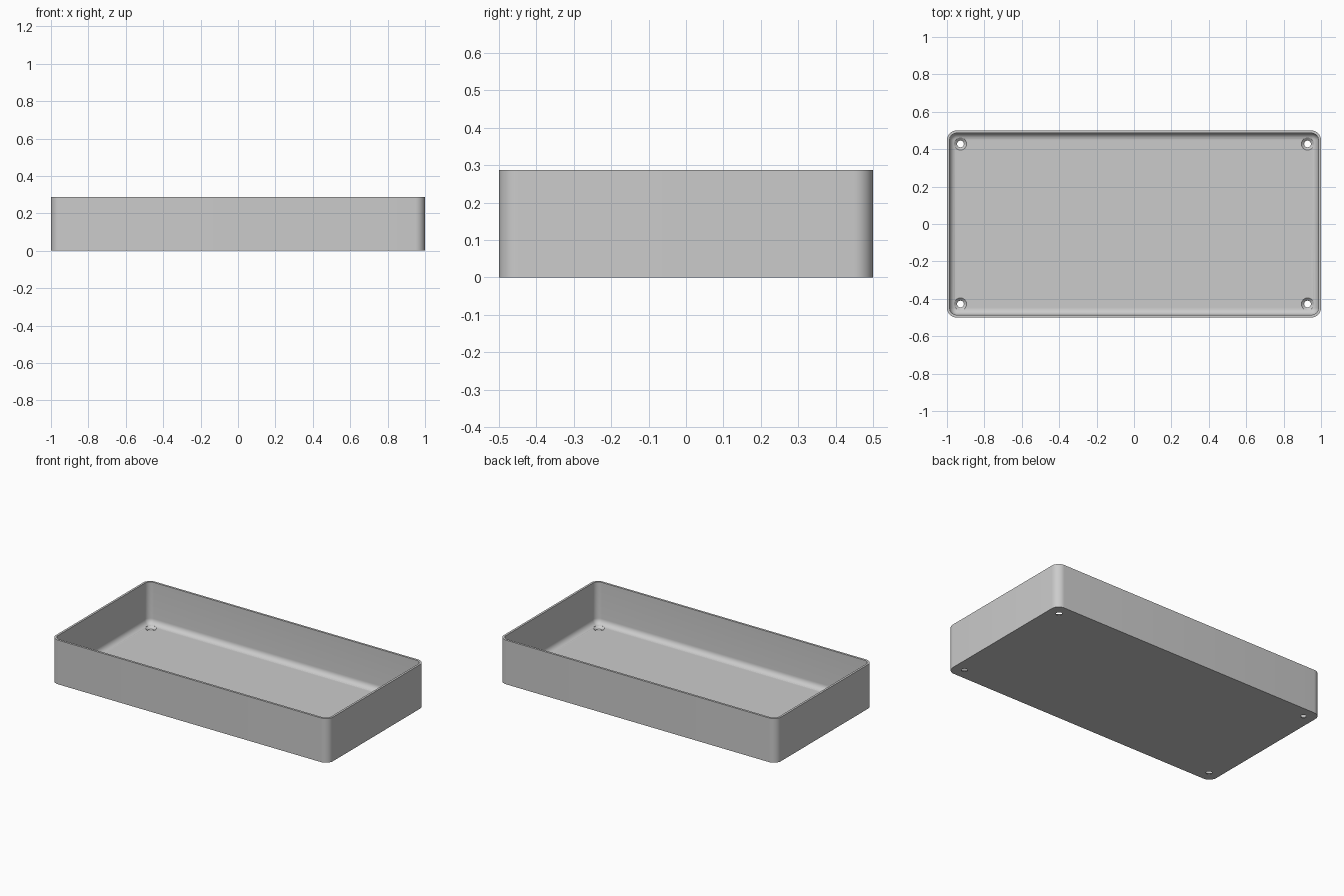
import bpy, bmesh, math

cube = bpy.data.objects.get("Cube")
if cube:
    bpy.data.objects.remove(cube, do_unlink=True)

WIDTH, DEPTH, HEIGHT = 2.0, 1.0, 0.288
CORNER, WALL, FLOOR, FILLET = 0.052, 0.014, 0.016, 0.036
HOLE_X, HOLE_Y = 0.928, 0.428

grey = bpy.data.materials.new("light grey")
grey.use_nodes = True
grey.diffuse_color = (0.6, 0.6, 0.6, 1)
grey.node_tree.nodes["Principled BSDF"].inputs["Base Color"].default_value = (0.6, 0.6, 0.6, 1)


def rounded_loop(bm, inset, z, steps=10):
    """Rounded rectangle of vertices, inset from the outer outline."""
    r = max(CORNER - inset, 0.002)
    cx, cy = WIDTH / 2 - inset - r, DEPTH / 2 - inset - r
    verts = []
    for k, (sx, sy) in enumerate([(1, 1), (-1, 1), (-1, -1), (1, -1)]):
        for i in range(steps + 1):
            a = (k + i / steps) * math.pi / 2
            verts.append(bm.verts.new((sx * cx + r * math.cos(a), sy * cy + r * math.sin(a), z)))
    return verts


def circle_loop(bm, x, y, r, z, n=32):
    return [bm.verts.new((x + r * math.cos(2 * math.pi * i / n),
                          y + r * math.sin(2 * math.pi * i / n), z)) for i in range(n)]


def skin(bm, loops):
    """Closed solid through a chain of loops, capped at both ends."""
    for a, b in zip(loops, loops[1:]):
        for i in range(len(a)):
            j = (i + 1) % len(a)
            bm.faces.new((a[i], a[j], b[j], b[i]))
    bm.faces.new(loops[0][::-1])
    bm.faces.new(loops[-1])


def make_object(name, bm):
    bmesh.ops.recalc_face_normals(bm, faces=bm.faces[:])
    mesh = bpy.data.meshes.new(name)
    bm.to_mesh(mesh)
    bm.free()
    mesh.materials.append(grey)
    obj = bpy.data.objects.new(name, mesh)
    bpy.context.collection.objects.link(obj)
    return obj


# Open tray: outer wall, rim, inner wall and filleted floor
bm = bmesh.new()
section = [(0, 0), (0, HEIGHT), (WALL, HEIGHT)]
for i in range(9):
    a = i / 8 * math.pi / 2
    section.append((WALL + FILLET * (1 - math.cos(a)), FLOOR + FILLET * (1 - math.sin(a))))
skin(bm, [rounded_loop(bm, inset, z) for inset, z in section])
tray = make_object("tray", bm)

# Countersunk screw holes in the four corners
bm = bmesh.new()
for sx in (-1, 1):
    for sy in (-1, 1):
        profile = [(0.018, -0.02), (0.018, 0.003), (0.034, FLOOR + 0.001), (0.034, 0.07)]
        skin(bm, [circle_loop(bm, sx * HOLE_X, sy * HOLE_Y, r, z) for r, z in profile])
cutter = make_object("screw_hole_cutter", bm)
cutter.hide_render = True

cut = tray.modifiers.new("screw_holes", "BOOLEAN")
cut.operation = "DIFFERENCE"
cut.solver = "EXACT"
cut.object = cutter

bpy.ops.object.select_all(action="DESELECT")
tray.select_set(True)
bpy.context.view_layer.objects.active = tray
bpy.ops.object.modifier_apply(modifier=cut.name)
bpy.data.objects.remove(cutter, do_unlink=True)
bpy.ops.object.shade_smooth_by_angle(angle=math.radians(30))
